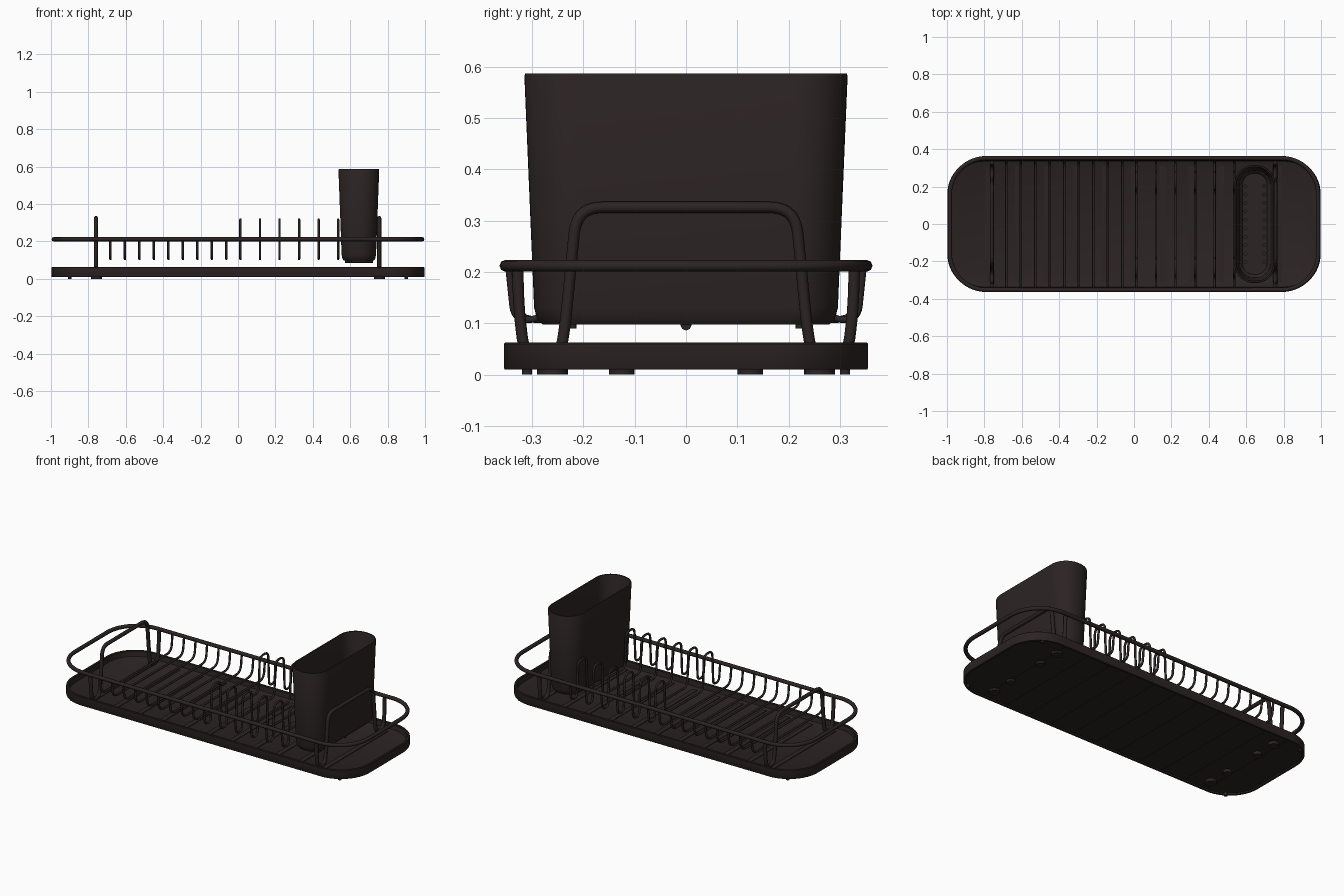
import bpy, bmesh, math
from mathutils import Vector

if "Cube" in bpy.data.objects:
    bpy.data.objects.remove(bpy.data.objects["Cube"])

mat = bpy.data.materials.new("dark_brown")
mat.diffuse_color = (0.025, 0.017, 0.017, 1)
mat.use_nodes = True
mat.node_tree.nodes["Principled BSDF"].inputs["Base Color"].default_value = mat.diffuse_color


def finish(ob, angle=35):
    ob.data.materials.clear()
    ob.data.materials.append(mat)
    bpy.ops.object.select_all(action='DESELECT')
    ob.select_set(True)
    bpy.context.view_layer.objects.active = ob
    bpy.ops.object.shade_smooth_by_angle(angle=math.radians(angle))
    return ob


def from_bmesh(name, bm):
    bmesh.ops.recalc_face_normals(bm, faces=bm.faces)
    me = bpy.data.meshes.new(name)
    bm.to_mesh(me)
    bm.free()
    ob = bpy.data.objects.new(name, me)
    bpy.context.collection.objects.link(ob)
    return ob


def round_rect(hx, hy, r, z, cx=0, n=12):
    pts = []
    for i, (sx, sy) in enumerate([(1, 1), (-1, 1), (-1, -1), (1, -1)]):
        for k in range(n + 1):
            a = (i + k / n) * math.pi / 2
            pts.append((cx + sx * (hx - r) + r * math.cos(a), sy * (hy - r) + r * math.sin(a), z))
    return pts


def loft(name, rings):
    bm = bmesh.new()
    loops = [[bm.verts.new(p) for p in ring] for ring in rings]
    n = len(loops[0])
    for a, b in zip(loops, loops[1:]):
        for i in range(n):
            bm.faces.new((a[i], a[(i + 1) % n], b[(i + 1) % n], b[i]))
    bm.faces.new(loops[0])
    bm.faces.new(loops[-1])
    return from_bmesh(name, bm)


def fillet(pts, radius, n=7):
    """Round the inner corners of an open path."""
    pts = [Vector(p) for p in pts]
    out = [pts[0]]
    for a, b, c in zip(pts, pts[1:], pts[2:]):
        u, v = (a - b), (c - b)
        t = min(radius, u.length * 0.49, v.length * 0.49)
        p, q = b + u.normalized() * t, b + v.normalized() * t
        for k in range(n + 1):
            s = k / n
            out.append(p * (1 - s) ** 2 + b * 2 * s * (1 - s) + q * s * s)
    return out + [pts[-1]]


def wire(name, pts, r, closed=False):
    cu = bpy.data.curves.new(name, 'CURVE')
    cu.dimensions = '3D'
    cu.bevel_depth = r
    cu.bevel_resolution = 2
    cu.use_fill_caps = True
    sp = cu.splines.new('POLY')
    sp.points.add(len(pts) - 1)
    for p, co in zip(sp.points, pts):
        p.co = (*co, 1)
    sp.use_cyclic_u = closed
    ob = bpy.data.objects.new(name, cu)
    bpy.context.collection.objects.link(ob)
    bpy.ops.object.select_all(action='DESELECT')
    ob.select_set(True)
    bpy.context.view_layer.objects.active = ob
    bpy.ops.object.convert(target='MESH')
    return finish(bpy.context.object, 60)


def cross_wire(name, x, half, r, radius):
    """Wire across the rack, given by its half profile (y, z) from rail to middle."""
    pts = [(x, -y, z) for y, z in half] + [(x, y, z) for y, z in reversed(half)]
    return wire(name, fillet(pts, radius), r)


def boxes(name, items):
    bm = bmesh.new()
    for (x, y, z), size in items:
        vs = bmesh.ops.create_cube(bm, size=1)['verts']
        for v in vs:
            v.co = Vector((x + v.co.x * size[0], y + v.co.y * size[1], z + v.co.z * size[2]))
    return finish(from_bmesh(name, bm))


def cylinders(name, items, seg=16):
    bm = bmesh.new()
    for (x, y, z), r, h in items:
        vs = bmesh.ops.create_cone(bm, cap_ends=True, segments=seg, radius1=r, radius2=r, depth=h)['verts']
        bmesh.ops.translate(bm, verts=vs, vec=(x, y, z))
    return from_bmesh(name, bm)


# drip tray: thin rim around a sunken floor, recessed underneath
tray = [(0.016, 0.017), (0.014, 0.01), (0.002, 0.01), (0, 0.013), (0, 0.06), (0.003, 0.063),
        (0.013, 0.063), (0.016, 0.06), (0.019, 0.03), (0.028, 0.025)]
finish(loft("drip_tray", [round_rect(0.998 - d, 0.355 - d, 0.195 - d, z, n=16) for d, z in tray]))

# shallow ridges above and below the tray floor
xs = [-0.775 + i * 0.155 for i in range(11)]
boxes("tray_ridges", [((x, 0, 0.0265), (0.03, 0.62, 0.004)) for x in xs])
boxes("tray_under_ribs", [((x, 0, 0.0145), (0.025, 0.66, 0.007)) for x in xs])

# feet under the tray
pads = [((sx * 0.757, sy * y, 0.009), r, 0.018) for sx in (-1, 1) for sy in (-1, 1)
        for y, r in ((0.26, 0.03), (0.125, 0.025))]
pads += [((sx * 0.9, sy * 0.31, 0.009), 0.01, 0.018) for sx in (-1, 1) for sy in (-1, 1)]
finish(cylinders("tray_feet", pads))

# top rail
wire("top_rail", round_rect(0.985, 0.352, 0.195, 0.212, n=14), 0.0115, True)

# end frames: rail to foot loop to handle arch
frame = [(0.328, 0.212), (0.326, 0.13), (0.315, 0.037), (0.245, 0.037), (0.235, 0.1), (0.213, 0.326)]
for side, x in (("left", -0.76), ("right", 0.755)):
    cross_wire(side + "_end_frame", x, frame, 0.011, 0.05)

# low plate wires
low = [(0.346, 0.212), (0.335, 0.107)]
for i in range(9):
    cross_wire(f"low_wire_{i + 1}", -0.682 + i * 0.0775, low, 0.0065, 0.045)

# tall plate wires with a hoop at each side
tall = [(0.346, 0.212), (0.335, 0.107), (0.28, 0.107), (0.27, 0.317), (0.19, 0.317), (0.18, 0.107)]
for i in range(6):
    cross_wire(f"hoop_wire_{i + 1}", 0.013 + i * 0.1045, tall, 0.0065, 0.035)

# cutlery holder: tapered hollow cup with drain holes
CX = 0.646
cup = [(0.07, 0.272, 0.102), (0.08, 0.28, 0.098), (0.088, 0.29, 0.108), (0.092, 0.296, 0.13),
       (0.109, 0.315, 0.582), (0.107, 0.313, 0.587), (0.1, 0.306, 0.587), (0.098, 0.304, 0.582),
       (0.083, 0.287, 0.135), (0.07, 0.274, 0.125), (0.066, 0.27, 0.115)]
holder = loft("cutlery_holder", [round_rect(hx, hy, hx * 0.94, z, CX) for hx, hy, z in cup])
holes = cylinders("drain_hole_cutter", [((CX + s * 0.05, -0.203 + i * 0.045, 0.11), 0.008, 0.05)
                                        for s in (-1, 1) for i in range(10)], 10)
holes.hide_render = True
mod = holder.modifiers.new("drain_holes", 'BOOLEAN')
mod.object = holes
mod.operation = 'DIFFERENCE'
mod.solver = 'EXACT'
bpy.ops.object.select_all(action='DESELECT')
bpy.context.view_layer.objects.active = holder
bpy.ops.object.modifier_apply(modifier=mod.name)
bpy.data.objects.remove(holes)
finish(holder)

# holder floor ridge, underside cross rib and small feet
boxes("holder_floor_ridge", [((CX, 0, 0.117), (0.022, 0.46, 0.012))])
wire("holder_cross_rib", [(CX - 0.075, 0, 0.097), (CX + 0.075, 0, 0.097)], 0.011)
finish(cylinders("holder_feet", [((CX + sx * 0.05, sy * 0.225, 0.098), 0.012, 0.016)
                                 for sx in (-1, 1) for sy in (-1, 1)]))
